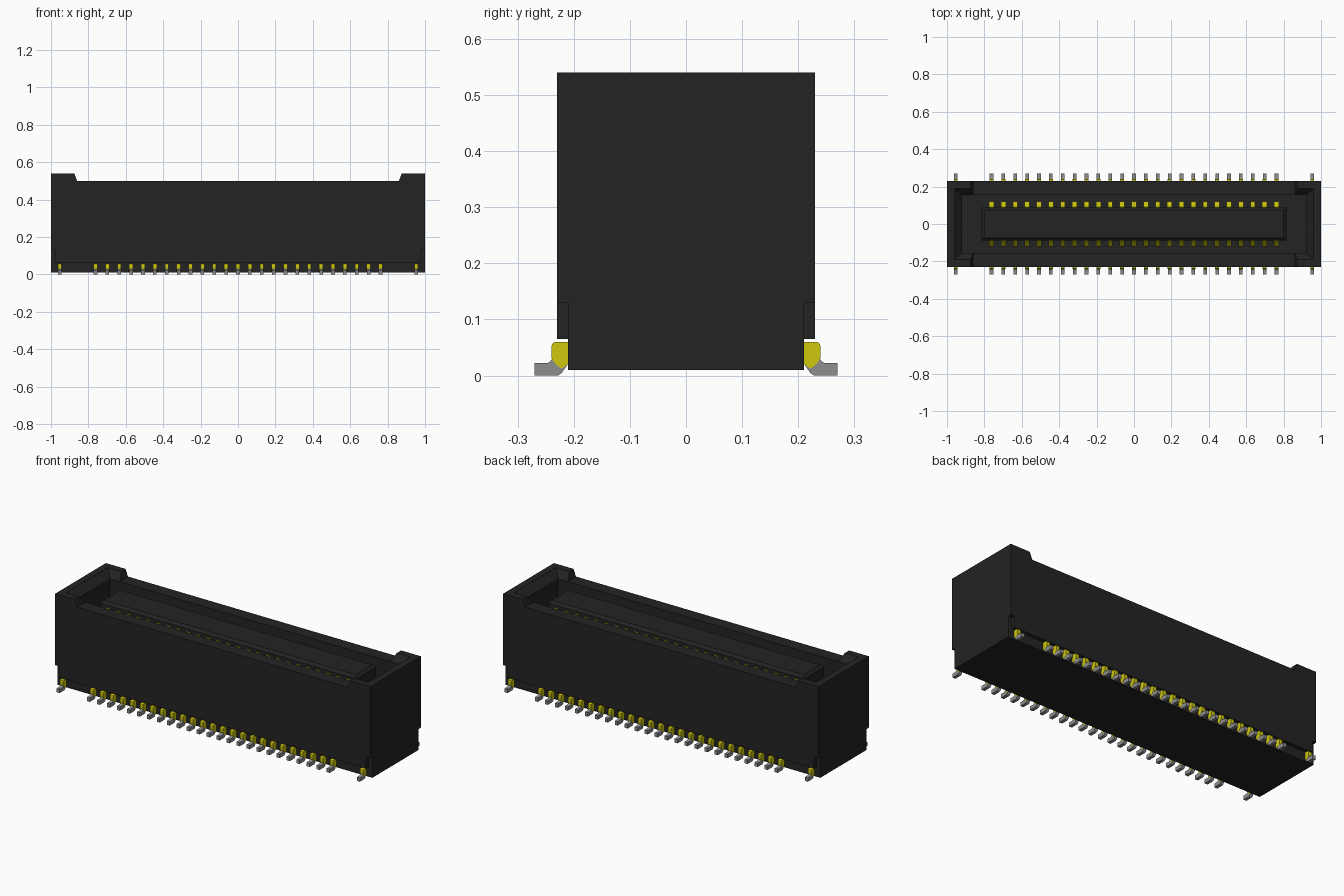
import bpy, bmesh
from mathutils import Vector

cube = bpy.data.objects.get("Cube")
if cube:
    bpy.data.objects.remove(cube, do_unlink=True)


def material(name, rgb, rough=0.6):
    m = bpy.data.materials.new(name)
    m.use_nodes = True
    m.diffuse_color = (*rgb, 1)
    bsdf = m.node_tree.nodes["Principled BSDF"]
    bsdf.inputs["Base Color"].default_value = (*rgb, 1)
    bsdf.inputs["Roughness"].default_value = rough
    return m


BLACK = material("black plastic", (0.017, 0.017, 0.017))
GOLD = material("gold plating", (0.62, 0.58, 0.004))
TIN = material("tin grey", (0.27, 0.27, 0.27))


def finish(bm, name, mat):
    bmesh.ops.recalc_face_normals(bm, faces=bm.faces)
    me = bpy.data.meshes.new(name)
    bm.to_mesh(me)
    bm.free()
    me.materials.append(mat)
    ob = bpy.data.objects.new(name, me)
    bpy.context.collection.objects.link(ob)
    return ob


def prism(bm, points, offset):
    """Extrude a closed planar outline along an offset vector."""
    face = bm.faces.new([bm.verts.new(p) for p in points])
    ext = bmesh.ops.extrude_face_region(bm, geom=[face])
    verts = [g for g in ext["geom"] if isinstance(g, bmesh.types.BMVert)]
    bmesh.ops.translate(bm, verts=verts, vec=Vector(offset))


def frustum(bm, low, high):
    """Rectangular solid between two (half x, half y, z) levels."""
    rings = []
    for hx, hy, z in (low, high):
        rings.append([bm.verts.new((sx * hx, sy * hy, z))
                      for sx, sy in ((-1, -1), (1, -1), (1, 1), (-1, 1))])
    a, b = rings
    bm.faces.new(a[::-1])
    bm.faces.new(b)
    for i in range(4):
        j = (i + 1) % 4
        bm.faces.new((a[i], a[j], b[j], b[i]))


def cut(target, bm):
    """Subtract a closed mesh from the target and discard the cutter."""
    tool = finish(bm, "cutter", BLACK)
    tool.hide_render = True
    mod = target.modifiers.new("cut", 'BOOLEAN')
    mod.operation = 'DIFFERENCE'
    mod.solver = 'EXACT'
    mod.object = tool
    bpy.context.view_layer.objects.active = target
    bpy.ops.object.modifier_apply(modifier=mod.name)
    bpy.data.objects.remove(tool, do_unlink=True)


# Housing: front outline with raised ends, extruded front to back
bm = bmesh.new()
outline = [(-1, .01), (1, .01), (1, .54), (.875, .54), (.86, .50),
           (-.86, .50), (-.875, .54), (-1, .54)]
prism(bm, [(x, -.23, z) for x, z in outline], (0, .46, 0))
housing = finish(bm, "housing", BLACK)

# Mating cavity, with sloped lead-in at the raised ends
bm = bmesh.new()
frustum(bm, (.92, .155, .13), (.92, .155, .52))
cut(housing, bm)
bm = bmesh.new()
frustum(bm, (.92, .155, .50), (.97, .19875, .55))
cut(housing, bm)

# Undercut along both long sides, and small corner notches
for s in (-1, 1):
    bm = bmesh.new()
    prism(bm, [(-1.1, s * y, z) for y, z in
               ((.21, 0), (.25, 0), (.25, .065), (.21, .065))], (2.2, 0, 0))
    cut(housing, bm)
    for e in (-1, 1):
        bm = bmesh.new()
        prism(bm, [(e * x, s * .21, z) for x, z in
                   ((.975, .05), (1.02, .05), (1.02, .13), (.975, .13))],
              (0, s * .04, 0))
        cut(housing, bm)

# Central tongue with chamfered rim
bm = bmesh.new()
frustum(bm, (.815, .088, .12), (.815, .088, .482))
frustum(bm, (.815, .088, .482), (.80, .075, .497))
bmesh.ops.remove_doubles(bm, verts=bm.verts, dist=1e-5)
inner = [f for f in bm.faces
         if all(abs(v.co.z - .482) < 1e-4 for v in f.verts)]
bmesh.ops.delete(bm, geom=inner, context='FACES_ONLY')
finish(bm, "tongue", BLACK)

PITCH = .0635
contact_x = [(i - 12) * PITCH for i in range(25)]

# Cross-sections (y, z) of the metal parts
blade = [(.085, .125), (.119, .125), (.119, .43), (.091, .466), (.085, .466)]
shoulder = [(.205, .024), (.222, .012), (.232, .020), (.239, .029),
            (.24, .034), (.24, .052), (.238, .057), (.233, .06), (.205, .06)]
foot = [(.212, .018), (.222, .004), (.228, 0), (.27, 0), (.27, .022),
        (.248, .022), (.243, .024), (.239, .029), (.232, .020), (.222, .014),
        (.218, .034), (.212, .030)]


def row(name, mat, section, xs, width, side):
    bm = bmesh.new()
    for x in xs:
        prism(bm, [(x - width / 2, side * y, z) for y, z in section],
              (width, 0, 0))
    finish(bm, name, mat)


# Contacts on both sides of the tongue, solder leads and end anchors
for label, side in (("front", -1), ("back", 1)):
    row(label + "_contacts", GOLD, blade, contact_x, .026, side)
    lead_x = contact_x + [-.953, .953]
    row(label + "_lead_shoulders", GOLD, shoulder, lead_x, .021, side)
    row(label + "_solder_feet", TIN, foot, lead_x, .019, side)
